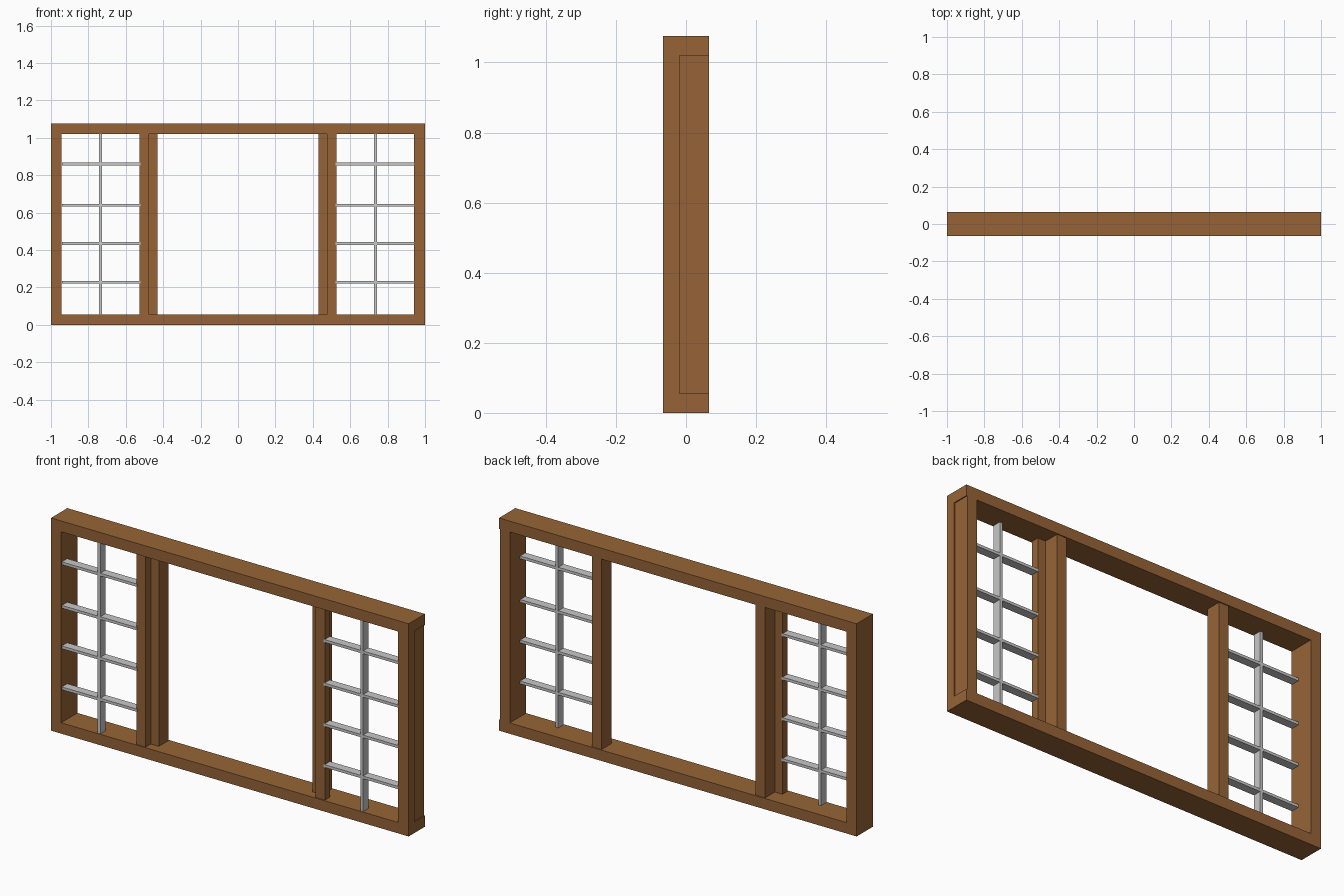
import bpy

# Remove the default cube
cube = bpy.data.objects.get("Cube")
if cube:
    bpy.data.objects.remove(cube, do_unlink=True)


def make_material(name, rgb):
    mat = bpy.data.materials.new(name)
    mat.use_nodes = True
    color = (*rgb, 1.0)
    mat.diffuse_color = color
    mat.node_tree.nodes["Principled BSDF"].inputs["Base Color"].default_value = color
    return mat


wood = make_material("brown wood", (0.305, 0.127, 0.037))
metal = make_material("light grey bar", (0.58, 0.58, 0.58))


def box(name, x, y, z, mat):
    """Box from (min, max) ranges along each axis."""
    bpy.ops.mesh.primitive_cube_add(size=1)
    obj = bpy.context.object
    obj.name = name
    obj.data.name = name
    ranges = (x, y, z)
    for v in obj.data.vertices:
        v.co = [lo if c < 0 else hi for c, (lo, hi) in zip(v.co, ranges)]
    obj.data.materials.append(mat)
    return obj


HEIGHT = 1.075
RAIL = 0.055
DEPTH = (-0.065, 0.065)
SASH = (-0.059, -0.018)      # front track, fixed side lights
DOOR = (-0.018, 0.060)       # back track, meeting posts
BARS = (-0.061, -0.018)
OPENING = (RAIL, HEIGHT - RAIL)

# Outer frame
box("bottom_rail", (-1, 1), DEPTH, (0, RAIL), wood)
box("top_rail", (-1, 1), DEPTH, (HEIGHT - RAIL, HEIGHT), wood)
box("right_jamb", (-1, -0.943), DEPTH, OPENING, wood)
box("left_jamb_front", (0.94, 1), (DEPTH[0], SASH[1]), OPENING, wood)
box("left_jamb_back", (0.94, 0.995), (SASH[1], DEPTH[1]), OPENING, wood)

# Posts and glazing bars on each side of the central opening
for side, s in (("right", -1), ("left", 1)):
    def span(a, b):
        return tuple(sorted((s * a, s * b)))

    box(side + "_sash_stile", span(0.475, 0.527), SASH, OPENING, wood)
    box(side + "_meeting_post", span(0.43, 0.484), DOOR, OPENING, wood)
    box(side + "_vertical_bar", span(0.727, 0.742), BARS, OPENING, metal)
    for i, z in enumerate((0.228, 0.435, 0.64, 0.86)):
        box(f"{side}_horizontal_bar_{i + 1}", span(0.522, 0.942), BARS,
            (z - 0.007, z + 0.007), metal)
